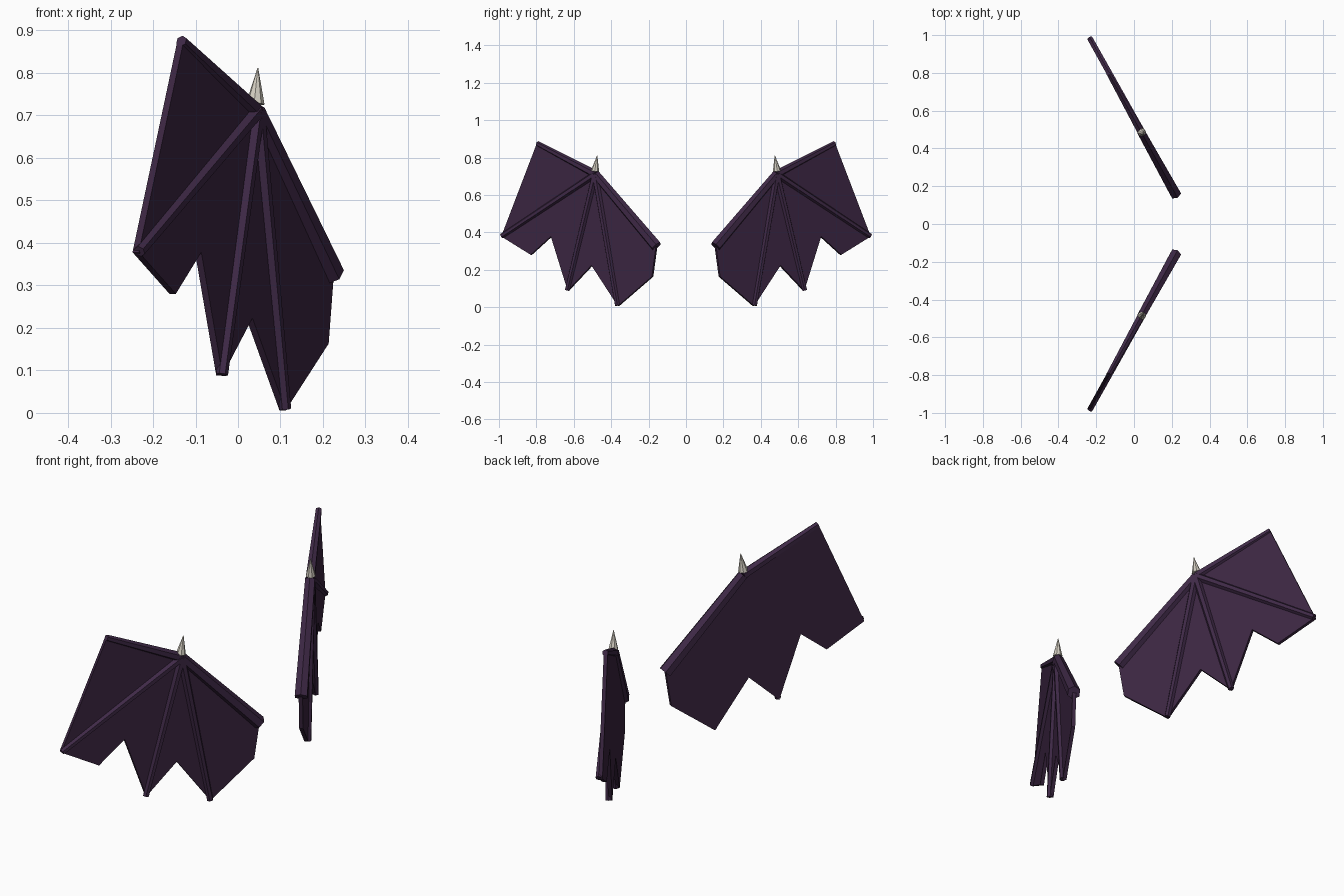
import bpy, bmesh, math
from mathutils import Vector

if "Cube" in bpy.data.objects:
    bpy.data.objects.remove(bpy.data.objects["Cube"])


def material(name, rgb):
    m = bpy.data.materials.new(name)
    m.diffuse_color = (*rgb, 1)
    m.use_nodes = True
    m.node_tree.nodes["Principled BSDF"].inputs["Base Color"].default_value = m.diffuse_color
    return m


SKIN = material("dark purple skin", (0.044, 0.019, 0.053))
BONE = material("purple bone", (0.049, 0.022, 0.062))
HORN = material("ivory horn", (0.66, 0.62, 0.54))


def place(y, z, w=0.0):
    """Point on the slanted wing plane, w is the offset along its outer normal."""
    return Vector((0.222 - 0.555 * (y - 0.155) + 0.874 * w, y + 0.485 * w, z))


NORMAL = Vector((0.874, 0.485, 0))


def finish(name, bm, mat, side):
    for v in bm.verts:
        v.co.y *= side
    bmesh.ops.recalc_face_normals(bm, faces=bm.faces)
    me = bpy.data.meshes.new(name)
    bm.to_mesh(me)
    bm.free()
    me.materials.append(mat)
    ob = bpy.data.objects.new(name, me)
    bpy.context.collection.objects.link(ob)
    return ob


def rod(name, a, b, ra, rb, mat, side, sides=6):
    """Tapered prism with one flat face along the wing normal."""
    axis = (b - a).normalized()
    v = axis.cross(NORMAL).normalized()
    u = v.cross(axis)
    bm = bmesh.new()
    rings = []
    for c, r in ((a, ra), (b, rb)):
        angles = [(i + 0.5) * math.tau / sides for i in range(sides)]
        rings.append([bm.verts.new(c + r * (math.cos(t) * u + math.sin(t) * v)) for t in angles])
    for i in range(sides):
        j = (i + 1) % sides
        bm.faces.new((rings[0][i], rings[0][j], rings[1][j], rings[1][i]))
    bm.faces.new(rings[0])
    bm.faces.new(rings[1])
    return finish(name, bm, mat, side)


def membrane(name, outline, w0, w1, side):
    bm = bmesh.new()
    face = bm.faces.new([bm.verts.new(place(y, z, w0)) for y, z in outline])
    new = bmesh.ops.extrude_face_region(bm, geom=[face])["geom"]
    bmesh.ops.translate(bm, vec=NORMAL * (w1 - w0),
                        verts=[g for g in new if isinstance(g, bmesh.types.BMVert)])
    return finish(name, bm, SKIN, side)


# (y, z) positions on the wing plane
ROOT, ELBOW, TIP = (0.158, 0.325), (0.483, 0.71), (0.795, 0.875)
FINGERS = [(0.982, 0.38), (0.632, 0.09), (0.364, 0.009)]
OUTLINE = [ROOT, (0.18, 0.163), (0.362, 0.006), (0.503, 0.223), (0.63, 0.088),
           (0.72, 0.378), (0.828, 0.28), (0.985, 0.378), TIP, ELBOW]

for label, side in (("left", 1), ("right", -1)):
    # skin
    membrane(f"{label}_wing_membrane", OUTLINE, -0.011, 0.006, side)
    # arm bones
    rod(f"{label}_upper_arm", place(*ROOT), place(*ELBOW), 0.031, 0.024, BONE, side)
    rod(f"{label}_forearm", place(*ELBOW), place(*TIP), 0.022, 0.014, BONE, side)
    # finger bones on the outer face
    for i, f in enumerate(FINGERS):
        rod(f"{label}_finger_{i + 1}", place(*ELBOW, 0.006), place(*f, 0.006),
            0.018, 0.014, BONE, side)
    # claw on the elbow
    rod(f"{label}_elbow_claw", place(0.485, 0.727, 0.002), place(0.474, 0.812, 0.002),
        0.022, 0.0008, HORN, side, 8)
